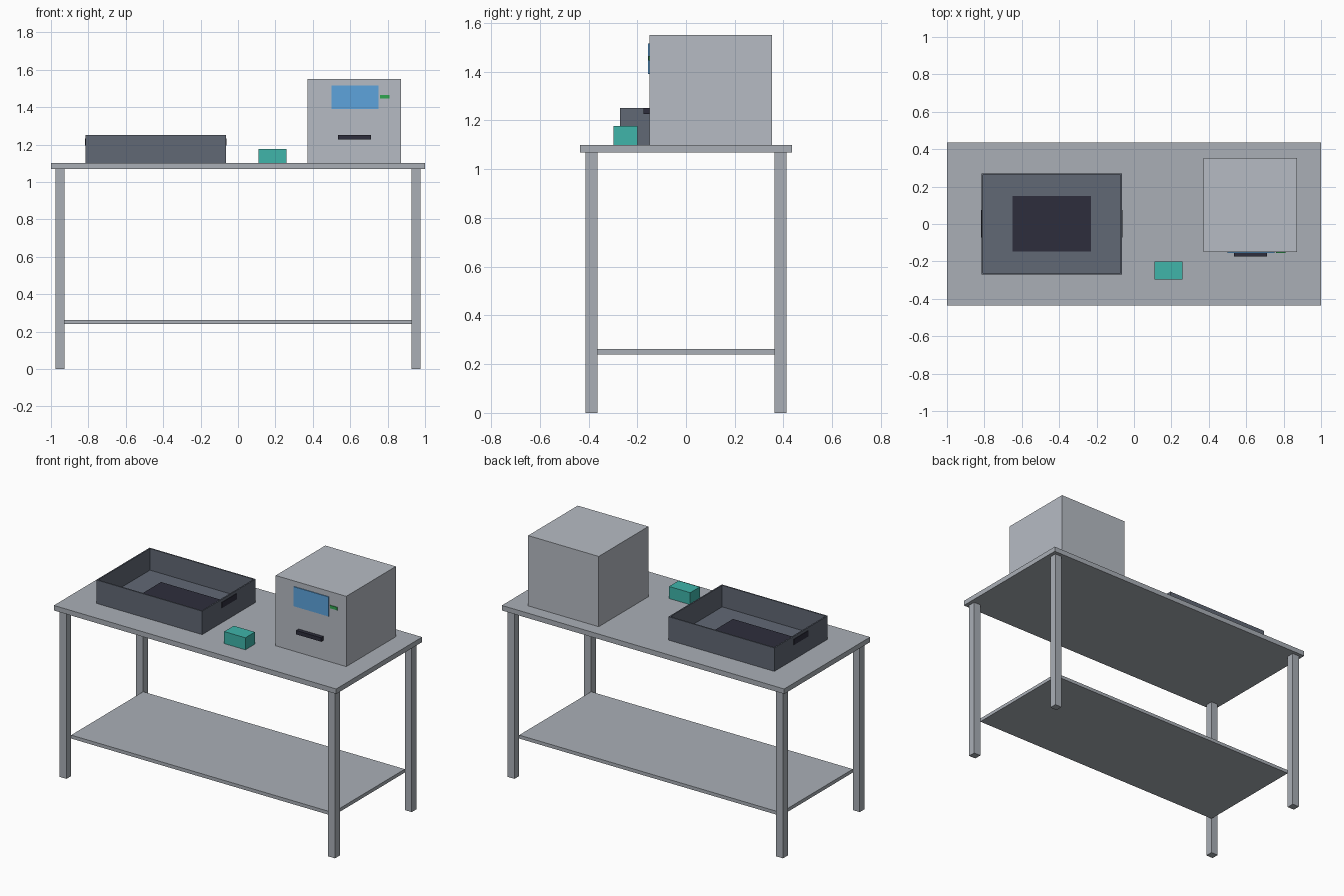
import bpy
import bmesh

default = bpy.data.objects.get("Cube")
if default:
    bpy.data.objects.remove(default, do_unlink=True)


def material(name, rgb):
    mat = bpy.data.materials.new(name)
    mat.use_nodes = True
    colour = (*rgb, 1)
    mat.diffuse_color = colour
    mat.node_tree.nodes["Principled BSDF"].inputs["Base Color"].default_value = colour
    return mat


STEEL = material("steel", (0.40, 0.43, 0.47))
CASING = material("casing", (0.47, 0.50, 0.55))
SLATE = material("slate", (0.12, 0.138, 0.178))
DARK = material("dark", (0.027, 0.027, 0.045))
TEAL = material("teal", (0.05, 0.46, 0.40))
BLUE = material("blue", (0.11, 0.37, 0.72))
GREEN = material("green", (0.03, 0.38, 0.08))


def box(name, x, y, z, mat, hollow=None):
    """Box between (min, max) pairs; hollow=(wall, floor) opens the top."""
    bm = bmesh.new()
    bmesh.ops.create_cube(bm, size=1)
    for v in bm.verts:
        v.co = [r[0] if c < 0 else r[1] for c, r in zip(v.co, (x, y, z))]
    if hollow:
        wall, floor = hollow
        bm.normal_update()
        top = max(bm.faces, key=lambda f: f.normal.z)
        bmesh.ops.inset_region(bm, faces=[top], thickness=wall)
        inner = bmesh.ops.extrude_discrete_faces(bm, faces=[top])["faces"][0]
        for v in inner.verts:
            v.co.z = z[0] + floor
    bmesh.ops.recalc_face_normals(bm, faces=bm.faces)
    mesh = bpy.data.meshes.new(name)
    bm.to_mesh(mesh)
    bm.free()
    mesh.materials.append(mat)
    obj = bpy.data.objects.new(name, mesh)
    bpy.context.collection.objects.link(obj)
    return obj


# Workbench: top, lower shelf and four legs
TOP = 1.10
box("table_top", (-1, 1), (-0.435, 0.435), (1.068, TOP), STEEL)
box("lower_shelf", (-0.927, 0.927), (-0.364, 0.364), (0.24, 0.262), STEEL)
for sx, side in ((-1, "right"), (1, "left")):
    for sy, end in ((-1, "front"), (1, "back")):
        box(f"{end}_{side}_leg", sorted((sx * 0.927, sx * 0.976)),
            sorted((sy * 0.364, sy * 0.412)), (0, 1.068), STEEL)

# Open tray with a dark mat and end grips
box("tray", (-0.815, -0.065), (-0.27, 0.27), (TOP, 1.25), SLATE, hollow=(0.012, 0.012))
box("tray_mat", (-0.65, -0.23), (-0.147, 0.15), (TOP + 0.01, TOP + 0.02), DARK)
for x, side in ((-0.813, "right"), (-0.067, "left")):
    box(f"tray_grip_{side}", (x - 0.005, x + 0.005), (-0.072, 0.076), (1.195, 1.232), DARK)

# Small teal box
box("small_box", (0.11, 0.26), (-0.297, -0.2), (TOP, 1.177), TEAL)

# Cabinet machine with screen, indicator and handle
box("machine_body", (0.372, 0.872), (-0.15, 0.352), (TOP, 1.55), CASING)
box("screen", (0.5, 0.75), (-0.155, -0.14), (1.39, 1.515), BLUE)
box("indicator", (0.76, 0.81), (-0.154, -0.14), (1.445, 1.464), GREEN)
box("machine_handle", (0.535, 0.712), (-0.175, -0.145), (1.226, 1.251), DARK)
